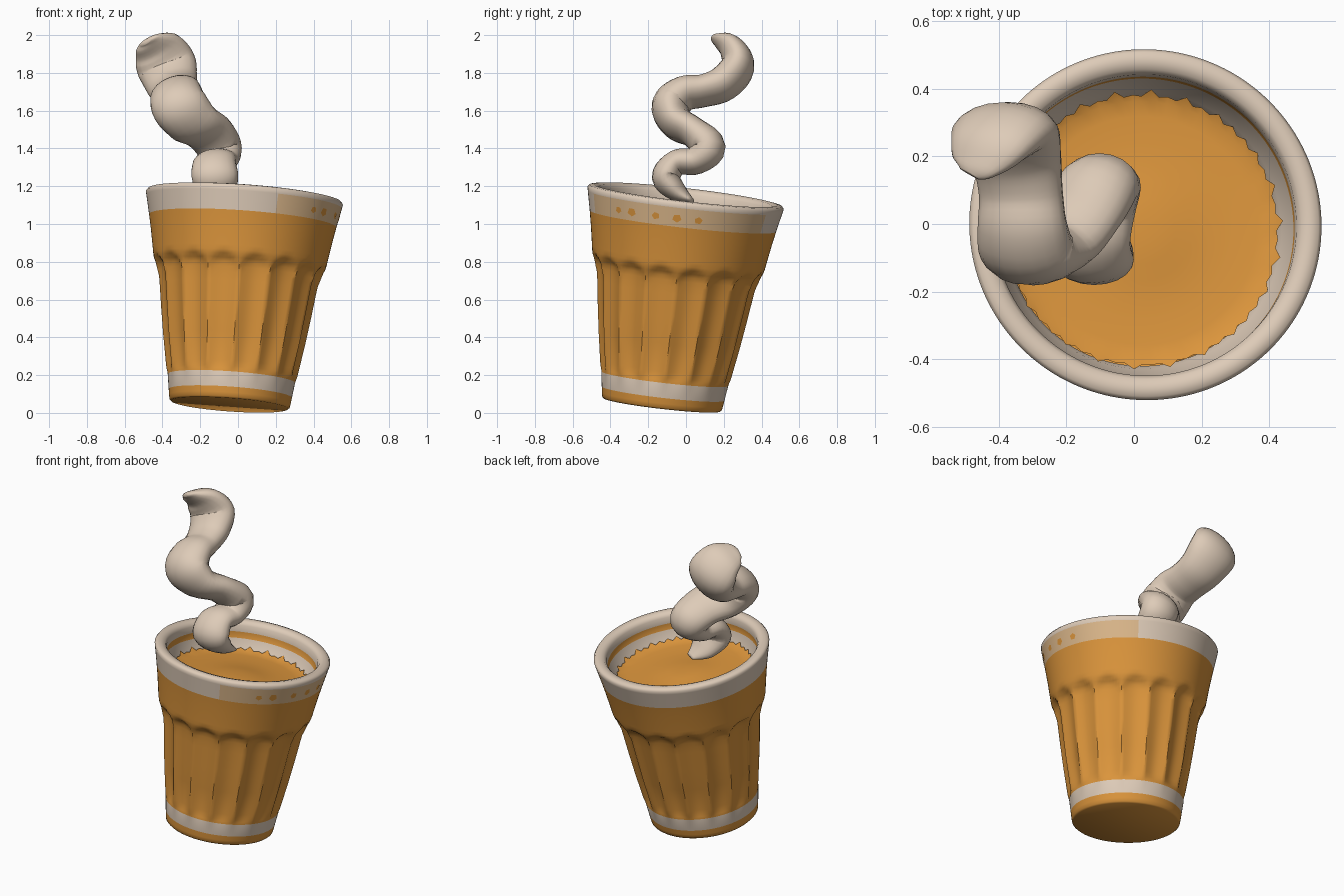
import bpy, bmesh, math
from mathutils import Vector, Matrix

if "Cube" in bpy.data.objects:
    bpy.data.objects.remove(bpy.data.objects["Cube"])

def mat(name, c):
    m = bpy.data.materials.new(name)
    m.diffuse_color = (*c, 1)
    m.use_nodes = True
    m.node_tree.nodes["Principled BSDF"].inputs["Base Color"].default_value = m.diffuse_color
    return m

ORANGE = mat("tea orange", (0.71, 0.30, 0.045))
CREAM = mat("cream", (0.73, 0.60, 0.48))
TAN = mat("warm tan", (0.72, 0.48, 0.26))

# Leaning cup frame
axis = Vector((0.072, 0.115, 1)).normalized()
FRAME = Matrix.Translation((-0.045, -0.128, 0.043)) @ \
    Vector((0, 0, 1)).rotation_difference(axis).to_matrix().to_4x4()

def finish(name, bm, mats, angle=40):
    bmesh.ops.recalc_face_normals(bm, faces=bm.faces)
    me = bpy.data.meshes.new(name)
    bm.to_mesh(me)
    bm.free()
    for m in mats:
        me.materials.append(m)
    ob = bpy.data.objects.new(name, me)
    bpy.context.collection.objects.link(ob)
    bpy.ops.object.select_all(action='DESELECT')
    ob.select_set(True)
    bpy.context.view_layer.objects.active = ob
    bpy.ops.object.shade_smooth_by_angle(angle=math.radians(angle))
    return ob

def bridge(bm, rings, pick=lambda i, j: 0):
    n = len(rings[0])
    for i in range(len(rings) - 1):
        for j in range(n):
            k = (j + 1) % n
            f = bm.faces.new((rings[i][j], rings[i][k], rings[i + 1][k], rings[i + 1][j]))
            f.material_index = pick(i, j)

# Fluted cup: (height, radius, colour of the strip above)
FLUTES, SEG = 16, 160
O, C, T = 0, 1, 2
profile = [(0, .310, O), (.008, .319, O), (.03, .323, O), (.06, .327, C), (.14, .338, O),
           (.155, .343, O), (.17, .350, O), (.20, .358, O), (.35, .383, O), (.50, .405, O),
           (.62, .421, O), (.66, .427, O), (.69, .433, O), (.715, .439, O), (.735, .446, O),
           (.755, .455, O), (.775, .460, O), (.80, .464, O), (.90, .481, O), (.982, .497, T),
           (1.085, .519, C), (1.105, .523, C), (1.118, .513, C), (1.122, .488, C),
           (1.115, .462, C), (1.095, .449, C), (1.055, .447, O), (1.015, .446, C),
           (.965, .414, C), (.92, .40, C)]

def flute_depth(t, a):
    u = abs(math.sin(a * FLUTES / 2))            # 0 on ridge, 1 mid panel
    if not .14 < t < .78:
        return 0
    top = .70 + .065 * math.sqrt(max(0, u))      # arched panel tops
    fade = min(1, max(0, (top - t) / .035)) * min(1, (t - .14) / .05)
    return fade * (.006 + .022 * u)

bm = bmesh.new()
rings = []
for i, (t, r, c) in enumerate(profile):
    ring = []
    for j in range(SEG):
        a = 2 * math.pi * j / SEG
        rr = r - (flute_depth(t, a) if i < 18 else 0)
        ring.append(bm.verts.new(FRAME @ Vector((rr * math.cos(a), rr * math.sin(a), t))))
    rings.append(ring)

def cup_colour(i, j):
    c = profile[i][2]
    if c == T:                                   # tan patch on the right of the band
        d = (360 * j / SEG + 180) % 360 - 180
        return T if -70 < d < 56 else C
    return c

bridge(bm, rings, cup_colour)
bm.faces.new(rings[0])
finish("cup", bm, [ORANGE, CREAM, TAN], 50)

# Small orange chips painted on the tan patch
bm = bmesh.new()
for d, s in ((-43, .020), (-33, .026), (-17, .022), (-4, .025), (9, .022)):
    pts = []
    for k in range(5):
        b = 2 * math.pi * k / 5 + d
        t = 1.028 + s * .9 * math.sin(b)
        a = math.radians(d) + s * math.cos(b) / .5
        r = .497 + (t - .982) * .2136 + .002
        pts.append(bm.verts.new(FRAME @ Vector((r * math.cos(a), r * math.sin(a), t))))
    bm.faces.new(pts)
finish("band_chips", bm, [ORANGE])

# Drink surface with a ragged edge
bm = bmesh.new()
N = 96
rings = []
for r, t in ((.02, .965), (.10, .963), (.15, .953), (.25, .95), (.34, .952), (.385, .957), (.41, .962)):
    ring = []
    for j in range(N):
        a = 2 * math.pi * j / N
        e = (j % 2) * (.6 + .4 * math.sin(j * 1.7)) if r > .4 else 0
        rr = r - .01 + .018 * e if r > .4 else r
        ring.append(bm.verts.new(FRAME @ Vector((rr * math.cos(a), rr * math.sin(a), t + .022 * e))))
    rings.append(ring)
bridge(bm, rings)
bm.faces.new(rings[0])
finish("drink", bm, [ORANGE], 35)

# Curling steam: x, y, z, half width sideways, half thickness
path = [(-.05, .03, 1.125, .03, .012), (-.09, -.04, 1.165, .09, .05), (-.12, -.105, 1.245, .122, .076),
        (-.125, -.05, 1.325, .115, .068), (-.105, .05, 1.335, .11, .074), (-.10, .115, 1.405, .12, .095),
        (-.155, .04, 1.485, .13, .078), (-.24, -.05, 1.54, .14, .088), (-.31, -.08, 1.625, .148, .102),
        (-.33, -.01, 1.69, .138, .090), (-.335, .09, 1.705, .13, .080), (-.35, .20, 1.745, .14, .090),
        (-.378, .275, 1.835, .158, .088), (-.425, .24, 1.92, .138, .066), (-.47, .175, 1.958, .085, .03),
        (-.488, .148, 1.965, .035, .012)]

def spline(p, i, u):
    n = len(p) - 1
    a, b, c, d = (p[min(max(k, 0), n)] for k in (i - 1, i, i + 1, i + 2))
    return [.5 * (2 * q + (r - o) * u + (2 * o - 5 * q + 4 * r - s) * u * u
            + (3 * q - o - 3 * r + s) * u ** 3) for o, q, r, s in zip(a, b, c, d)]

STEP = 5
samples = [spline(path, i, k / STEP) for i in range(len(path) - 1) for k in range(STEP)]
samples.append(list(path[-1]))
bm = bmesh.new()
rings = []
for i, s in enumerate(samples):
    lo, hi = samples[max(i - 1, 0)], samples[min(i + 1, len(samples) - 1)]
    tan = (Vector(hi[:3]) - Vector(lo[:3])).normalized()
    side = Vector((1, 0, .38 * min(1, i / len(samples) * 1.5)))   # the curl leans left as it rises
    side = (side - tan * side.dot(tan)).normalized()
    up = tan.cross(side)
    ring = []
    for j in range(20):
        a = 2 * math.pi * j / 20
        ring.append(bm.verts.new(Vector(s[:3]) + side * s[3] * math.cos(a) + up * s[4] * math.sin(a)))
    rings.append(ring)
bridge(bm, rings)
bm.faces.new(rings[0])
bm.faces.new(rings[-1])
finish("steam", bm, [CREAM], 75)
